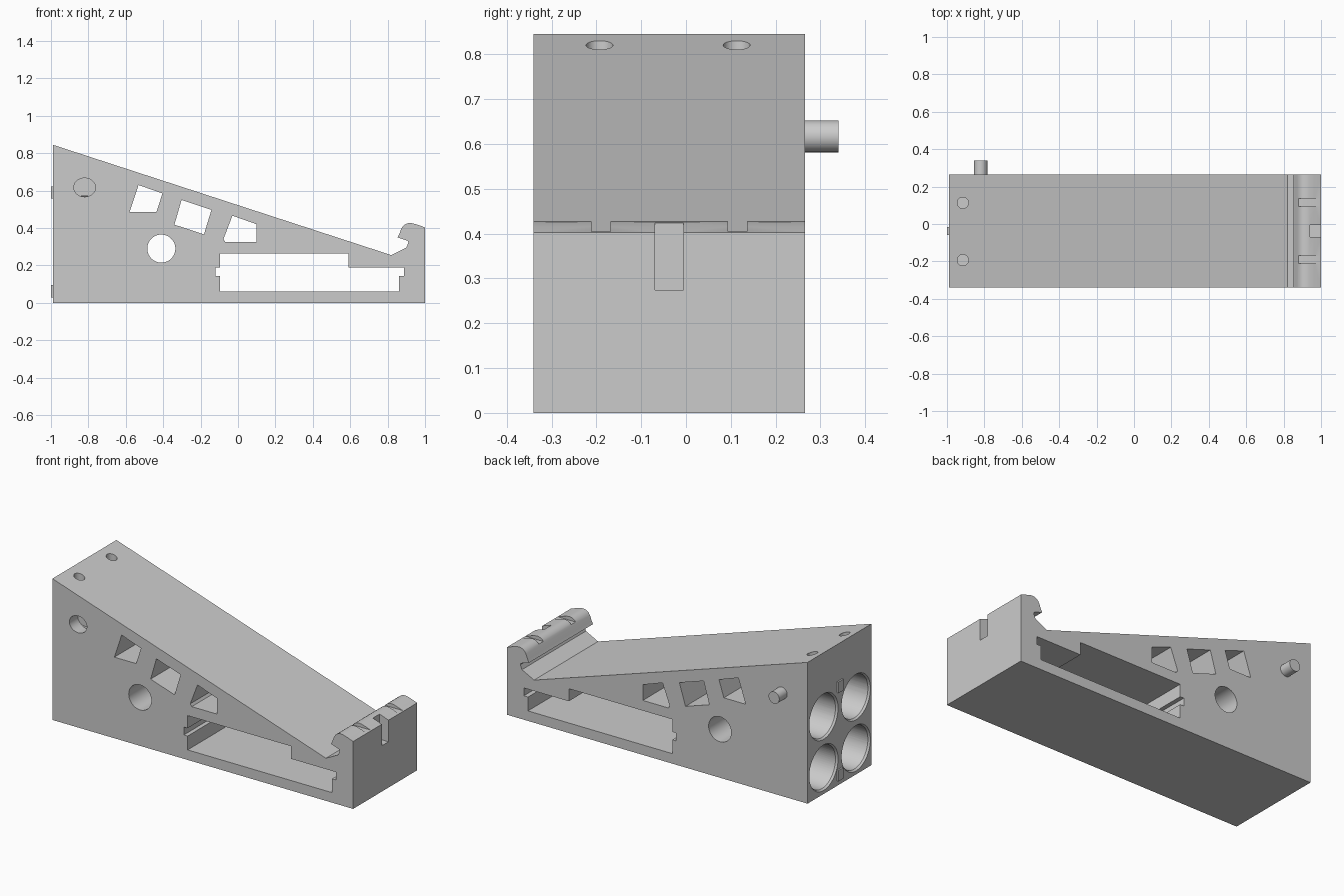
import bpy, bmesh
from math import radians
from mathutils import Matrix, Vector

if "Cube" in bpy.data.objects:
    bpy.data.objects.remove(bpy.data.objects["Cube"])

Y0, Y1 = -0.34, 0.265      # front and back of the body


def finish(name, bm):
    bmesh.ops.recalc_face_normals(bm, faces=bm.faces[:])
    me = bpy.data.meshes.new(name)
    bm.to_mesh(me)
    bm.free()
    ob = bpy.data.objects.new(name, me)
    bpy.context.collection.objects.link(ob)
    return ob


def prism(name, pts, y0, y1):
    """Extrude an x-z outline along y."""
    bm = bmesh.new()
    face = bm.faces.new([bm.verts.new((x, y0, z)) for x, z in pts])
    ext = bmesh.ops.extrude_face_region(bm, geom=[face])
    verts = [v for v in ext["geom"] if isinstance(v, bmesh.types.BMVert)]
    bmesh.ops.translate(bm, verts=verts, vec=(0, y1 - y0, 0))
    return finish(name, bm)


def box(name, x0, x1, y0, y1, z0, z1):
    return prism(name, [(x0, z0), (x1, z0), (x1, z1), (x0, z1)], y0, y1)


def rod(name, a, b, r1, r2=None, seg=48):
    """Cylinder or cone from point a to point b."""
    a, b = Vector(a), Vector(b)
    d = b - a
    bm = bmesh.new()
    m = Matrix.Translation((a + b) / 2) @ d.to_track_quat('Z', 'Y').to_matrix().to_4x4()
    bmesh.ops.create_cone(bm, cap_ends=True, segments=seg, radius1=r1,
                          radius2=r1 if r2 is None else r2, depth=d.length, matrix=m)
    return finish(name, bm)


def cut(target, cutter):
    mod = target.modifiers.new("cut", 'BOOLEAN')
    mod.operation, mod.solver, mod.object = 'DIFFERENCE', 'EXACT', cutter
    bpy.context.view_layer.objects.active = target
    bpy.ops.object.modifier_apply(modifier=mod.name)
    bpy.data.objects.remove(cutter)


def smooth(ob):
    bpy.ops.object.select_all(action='DESELECT')
    ob.select_set(True)
    bpy.context.view_layer.objects.active = ob
    bpy.ops.object.shade_smooth_by_angle(angle=radians(25))


# Wedge body with the hooked lip at its low end
body = prism("wedge_body", [
    (-0.99, 0), (1, 0), (1, 0.403), (0.965, 0.416), (0.935, 0.425), (0.915, 0.427),
    (0.897, 0.422), (0.882, 0.411), (0.873, 0.396), (0.862, 0.367), (0.853, 0.35),
    (0.907, 0.332), (0.911, 0.322), (0.900, 0.296), (0.82, 0.255), (-0.99, 0.845)], Y0, Y1)

# Windows and stepped tray opening, cut straight through
windows = [
    [(-0.532, 0.63), (-0.404, 0.585), (-0.436, 0.485), (-0.58, 0.485)],
    [(-0.302, 0.55), (-0.142, 0.497), (-0.182, 0.366), (-0.34, 0.418)],
    [(-0.03, 0.466), (0.10, 0.42), (0.10, 0.326), (-0.068, 0.326), (-0.078, 0.34)],
    [(-0.095, 0.265), (0.59, 0.265), (0.59, 0.19), (0.888, 0.19), (0.888, 0.143),
     (0.86, 0.143), (0.86, 0.06), (-0.095, 0.06), (-0.095, 0.143), (-0.12, 0.143),
     (-0.12, 0.19), (-0.095, 0.19)],
]
for pts in windows:
    cut(body, prism("cutter", pts, Y0 - 0.1, Y1 + 0.1))

# Round cross hole and the pin socket in the front
cut(body, rod("cutter", (-0.41, Y0 - 0.1, 0.29), (-0.41, Y1 + 0.1, 0.29), 0.075))
socket = rod("cutter", (-0.82, Y0 - 0.08, 0.617), (-0.82, Y0 + 0.08, 0.617), 0.05)
for v in socket.data.vertices:
    v.co.x = -0.82 + (v.co.x + 0.82) * 1.16
cut(body, socket)

for y in (-0.193, 0.113):
    # Storage bores in the tall end, with chamfered mouths
    for z in (0.157, 0.463):
        cut(body, rod("cutter", (-1.05, y, z), (-0.62, y, z), 0.128, seg=64))
        cut(body, rod("cutter", (-1.0, y, z), (-0.97, y, z), 0.143, 0.122, seg=64))
    # Small holes in the sloping top
    cut(body, rod("cutter", (-0.915, y, 0.70), (-0.915, y, 0.95), 0.03, seg=32))

# Shallow notches across the lip and a slot in the low end
for y in (-0.19, 0.115):
    cut(body, box("cutter", 0.84, 1.1, y - 0.021, y + 0.021, 0.405, 0.5))
cut(body, box("cutter", 0.94, 1.1, -0.069, -0.006, 0.274, 0.5))
smooth(body)

# Locating pin on the back
smooth(rod("locating_pin", (-0.82, Y1 - 0.01, 0.617), (-0.82, 0.34, 0.617), 0.0355))

# Small plain raised pads between the bores
for i, z in enumerate((0.062, 0.59)):
    box("raised_pad_%d" % (i + 1), -1, -0.985, -0.06, -0.015, z - 0.033, z + 0.033)
